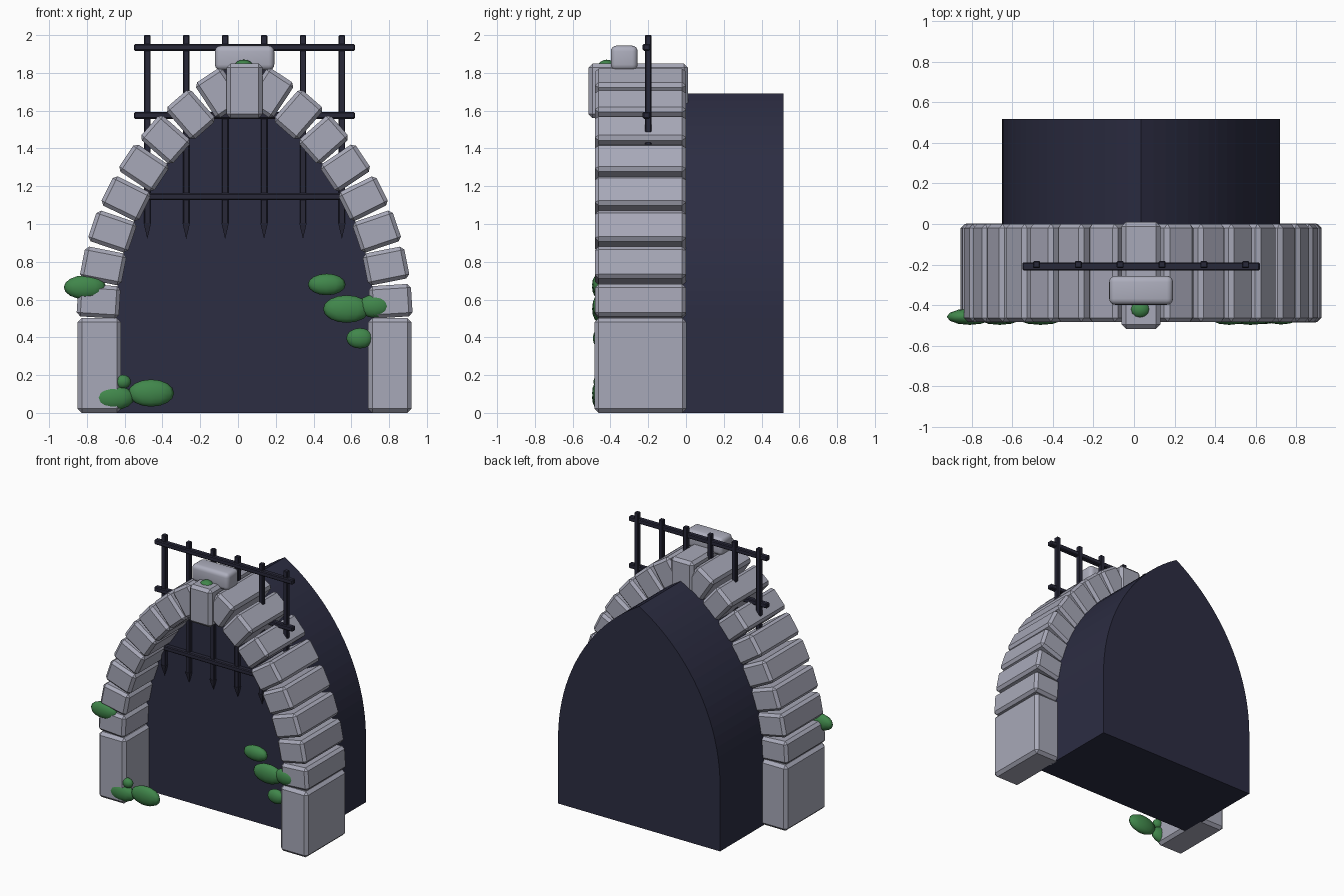
import bpy, bmesh, math
from mathutils import Matrix, Vector

if "Cube" in bpy.data.objects:
    bpy.data.objects.remove(bpy.data.objects["Cube"])

AXIS = 0.035      # centre line of the arch
SPRING = 0.5      # height where the curve starts


def material(name, rgb):
    m = bpy.data.materials.new(name)
    m.use_nodes = True
    m.diffuse_color = (*rgb, 1)
    m.node_tree.nodes["Principled BSDF"].inputs["Base Color"].default_value = (*rgb, 1)
    return m


STONE = material("grey stone", (0.39, 0.395, 0.48))
PALE = material("pale stone", (0.42, 0.425, 0.51))
DARK = material("dark passage", (0.025, 0.026, 0.055))
IRON = material("black iron", (0.021, 0.021, 0.04))
MOSS = material("green moss", (0.052, 0.24, 0.07))


def finish(name, bm, mat, smooth=False):
    bmesh.ops.recalc_face_normals(bm, faces=bm.faces)
    mesh = bpy.data.meshes.new(name)
    bm.to_mesh(mesh)
    bm.free()
    mesh.materials.append(mat)
    for p in mesh.polygons:
        p.use_smooth = smooth
    obj = bpy.data.objects.new(name, mesh)
    bpy.context.collection.objects.link(obj)
    return obj


def box(name, centre, size, mat, bevel, segments=1, tilt=0.0, smooth=False):
    bm = bmesh.new()
    bmesh.ops.create_cube(bm, size=1)
    bmesh.ops.scale(bm, vec=size, verts=bm.verts)
    bmesh.ops.bevel(bm, geom=bm.edges[:], offset=bevel, segments=segments,
                    profile=0.5, affect='EDGES')
    place = Matrix.Translation(centre) @ Matrix.Rotation(-tilt, 4, 'Y')
    bmesh.ops.transform(bm, matrix=place, verts=bm.verts)
    return finish(name, bm, mat, smooth)


# Pillars and arch stones on both sides
for side, word in ((1, "left"), (-1, "right")):
    box(f"{word}_pillar", (AXIS + side * 0.769, -0.241, 0.251),
        (0.23, 0.487, 0.502), STONE, 0.022)
    for i in range(8):
        a = math.radians(3.65 + 7.55 * i)
        x = -0.655 + 1.431 * math.cos(a)
        z = SPRING + 1.431 * math.sin(a)
        box(f"{word}_arch_stone_{i + 1}", (AXIS + side * x, -0.241, z),
            (0.224, 0.482, 0.172), STONE, 0.02, tilt=side * a)

# Keystone and the rounded block on top
box("keystone", (AXIS, -0.253, 1.705), (0.192, 0.527, 0.29), STONE, 0.022)
box("top_block", (AXIS, -0.327, 1.879), (0.314, 0.142, 0.13), PALE, 0.03, 4, smooth=True)

# Solid passage with a pointed arch outline, reaching forward to the portcullis
half, radius = 0.685, 1.376
front, back = -0.19, 0.517
end = math.acos((radius - half) / radius)
arc = [(half - radius + radius * math.cos(end * i / 20),
        SPRING + radius * math.sin(end * i / 20)) for i in range(21)]
outline = [(half, 0)] + arc + [(-x, z) for x, z in reversed(arc[:-1])] + [(-half, 0)]
bm = bmesh.new()
face = bm.faces.new([bm.verts.new((AXIS + x, front, z)) for x, z in outline])
ext = bmesh.ops.extrude_face_region(bm, geom=[face], use_keep_orig=True)
bmesh.ops.translate(bm, vec=(0, back - front, 0),
                    verts=[v for v in ext["geom"] if isinstance(v, bmesh.types.BMVert)])
finish("passage", bm, DARK)

# Portcullis: rails, bars and pointed tips
for i, z in enumerate((1.935, 1.575, 1.145)):
    box(f"rail_{i + 1}", (AXIS, -0.209, z), (1.17, 0.04, 0.036), IRON, 0.006)
for i in range(6):
    x = AXIS - 0.515 + 0.206 * i
    box(f"bar_{i + 1}", (x, -0.2, 1.5), (0.034, 0.034, 1.0), IRON, 0.004)
    bm = bmesh.new()
    bmesh.ops.create_cone(bm, cap_ends=True, segments=4, radius1=0.0,
                          radius2=0.028, depth=0.085)
    bmesh.ops.transform(bm, verts=bm.verts, matrix=Matrix.Translation((x, -0.2, 0.963))
                        @ Matrix.Rotation(math.radians(45), 4, 'Z'))
    bmesh.ops.remove_doubles(bm, verts=bm.verts, dist=0.0001)
    finish(f"bar_tip_{i + 1}", bm, IRON)

# Moss clumps: x, y, z, then radii
clumps = [
    (-0.662, -0.457, 0.08, 0.112, 0.04, 0.066), (-0.46, -0.457, 0.105, 0.122, 0.04, 0.072),
    (-0.61, -0.46, 0.165, 0.043, 0.03, 0.037), (-0.81, -0.457, 0.665, 0.112, 0.04, 0.063),
    (0.47, -0.457, 0.68, 0.1, 0.04, 0.057), (0.575, -0.457, 0.55, 0.125, 0.04, 0.073),
    (0.725, -0.457, 0.565, 0.09, 0.038, 0.062), (0.645, -0.457, 0.395, 0.072, 0.036, 0.054),
    (0.03, -0.42, 1.835, 0.05, 0.045, 0.035),
]
for i, (x, y, z, rx, ry, rz) in enumerate(clumps):
    bm = bmesh.new()
    bmesh.ops.create_uvsphere(bm, u_segments=12, v_segments=8, radius=1)
    bmesh.ops.scale(bm, vec=(rx, ry, rz), verts=bm.verts)
    bmesh.ops.translate(bm, vec=Vector((x, y, z)), verts=bm.verts)
    finish(f"moss_{i + 1}", bm, MOSS, smooth=True)
